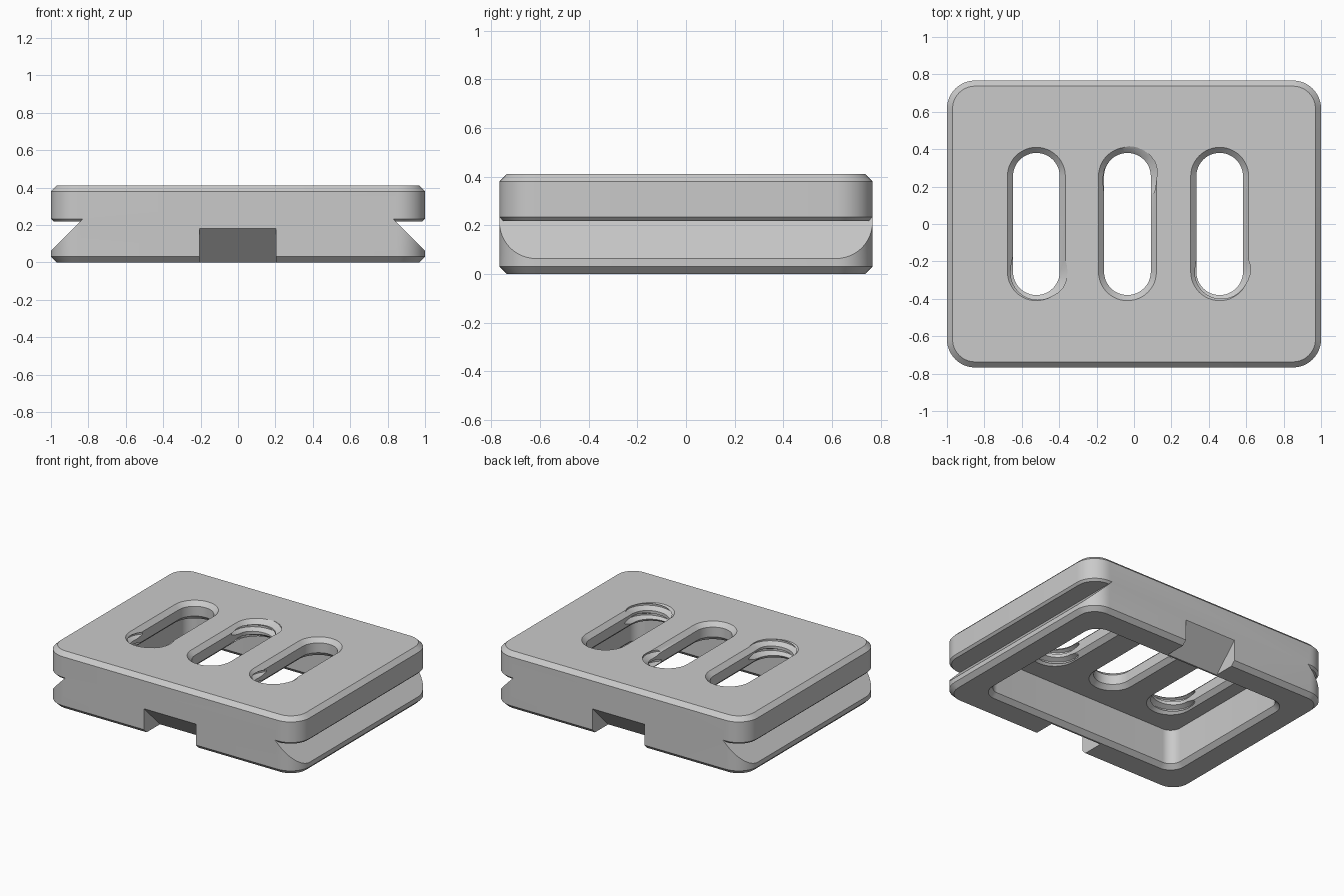
import bpy, bmesh, math

if "Cube" in bpy.data.objects:
    bpy.data.objects.remove(bpy.data.objects["Cube"])

grey = bpy.data.materials.new("satin grey")
grey.diffuse_color = (0.59, 0.59, 0.59, 1)
grey.use_nodes = True
grey.node_tree.nodes["Principled BSDF"].inputs["Base Color"].default_value = grey.diffuse_color


def make_object(name, bm):
    bmesh.ops.recalc_face_normals(bm, faces=bm.faces)
    mesh = bpy.data.meshes.new(name)
    bm.to_mesh(mesh)
    bm.free()
    mesh.materials.append(grey)
    obj = bpy.data.objects.new(name, mesh)
    bpy.context.collection.objects.link(obj)
    return obj


def skin(name, rings):
    """Solid through a list of matching point rings, closed at both ends."""
    bm = bmesh.new()
    rings = [[bm.verts.new(p) for p in ring] for ring in rings]
    n = len(rings[0])
    for a, b in zip(rings, rings[1:]):
        for i in range(n):
            j = (i + 1) % n
            bm.faces.new((a[i], a[j], b[j], b[i]))
    bm.faces.new(rings[0])
    bm.faces.new(rings[-1])
    bmesh.ops.remove_doubles(bm, verts=bm.verts, dist=1e-5)
    return make_object(name, bm)


def outline(hx, hy, r, seg=12):
    """Rounded rectangle; r = hx gives a slot."""
    pts = []
    for i, (sx, sy) in enumerate([(1, 1), (-1, 1), (-1, -1), (1, -1)]):
        for k in range(seg + 1):
            a = math.pi / 2 * (i + k / seg)
            pts.append((sx * (hx - r) + r * math.cos(a),
                        sy * (hy - r) + r * math.sin(a)))
    return pts


def loft(name, hx, hy, r, levels, cx=0):
    """Stack of (offset, z) outlines."""
    return skin(name, [[(cx + x, y, z) for x, y in outline(hx + o, hy + o, r + o)]
                       for o, z in levels])


def thread(name, cx, cy, exit_angle):
    """Helical V groove leaving the top face at exit_angle."""
    pitch, rings = 0.07, []
    for step in range(-48, 13):
        turn = step / 24
        a = exit_angle + 2 * math.pi * turn
        z = TOP - 0.005 + pitch * turn
        rings.append([(cx + r * math.cos(a), cy + r * math.sin(a), z + h)
                      for r, h in ((0.115, -0.03), (0.163, -0.006),
                                   (0.163, 0.006), (0.115, 0.03))])
    return skin(name, rings)


def cut(target, cutter):
    cutter.hide_render = True
    mod = target.modifiers.new("cut", 'BOOLEAN')
    mod.operation = 'DIFFERENCE'
    mod.solver = 'EXACT'
    mod.object = cutter
    bpy.context.view_layer.objects.active = target
    bpy.ops.object.modifier_apply(modifier=mod.name)
    bpy.data.objects.remove(cutter)


TOP, CEILING, BEVEL = 0.41, 0.28, 0.03
BODY = (1.0, 0.767, 0.15)

# Plate body with chamfered top and bottom rims
plate = loft("mounting_plate", *BODY,
             [(-BEVEL, 0), (0, BEVEL), (0, TOP - BEVEL), (-BEVEL, TOP)])

# Hollow underside with chamfered mouth
cut(plate, loft("cavity", 0.78, 0.545, 0.08,
                [(0.06, -0.03), (0, BEVEL), (0, CEILING)]))

# Dovetail grooves along both sides, leaving a chamfered lip above
groove = [(0.83, 0.233), (1.1, 0.233), (1.1, -0.037)]
for s in (-1, 1):
    cutter = skin("side_groove",
                  [[(s * x, y, z) for x, z in groove] for y in (-1, 1)])
    cut(cutter, loft("lip", *BODY, [(-0.015, 0.218), (0.005, 0.238), (0.005, 0.3)]))
    cut(plate, cutter)

# Sloped notches in the front and back lower edges
wedge = [(0.487, -0.1), (0.9, -0.1), (0.9, 0.313)]
for s in (-1, 1):
    cut(plate, skin("notch",
                    [[(x, s * y, z) for y, z in wedge] for x in (-0.207, 0.204)]))

# Three chamfered slots, each with a threaded round end
for cx, end, angle in ((-0.522, -1, -30), (-0.035, 1, 30), (0.458, -1, 10)):
    cut(plate, loft("slot", 0.125, 0.38, 0.125,
                    [(0.05, CEILING - 0.02), (0, CEILING + 0.03),
                     (0, TOP - BEVEL), (0.05, TOP + 0.02)], cx))
    cut(plate, thread("thread_groove", cx + 0.004, end * 0.254,
                      math.radians(angle)))

# Smooth rounded corners, crisp chamfers
bpy.ops.object.select_all(action='DESELECT')
plate.select_set(True)
bpy.context.view_layer.objects.active = plate
bpy.ops.object.shade_smooth_by_angle(angle=math.radians(25))
